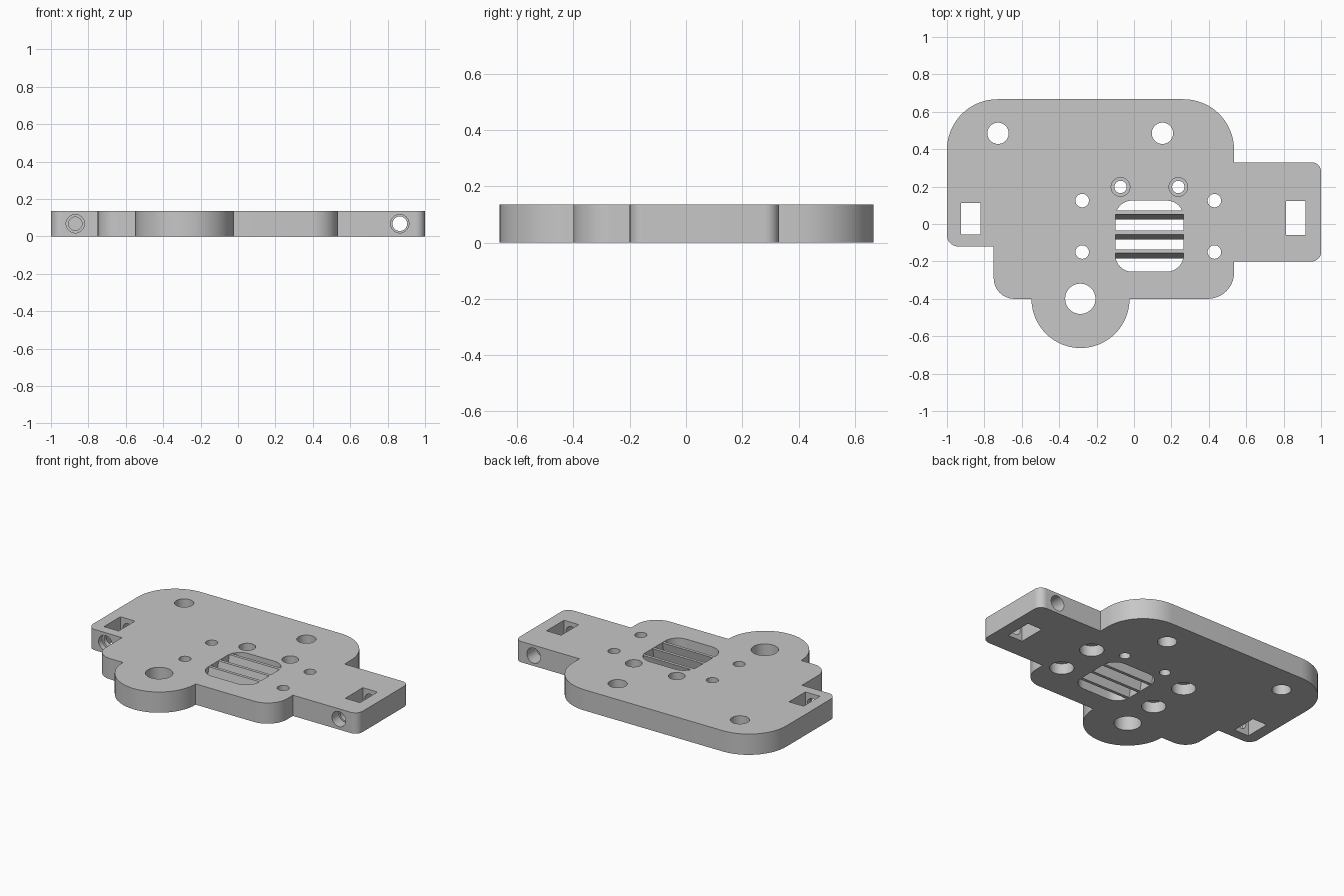
import bpy, bmesh, math
from mathutils import Vector, Matrix

T = 0.135  # plate thickness

cube = bpy.data.objects.get("Cube")
if cube:
    bpy.data.objects.remove(cube)

grey = bpy.data.materials.new("plain grey")
grey.use_nodes = True
colour = (0.57, 0.57, 0.57, 1)
grey.diffuse_color = colour
grey.node_tree.nodes["Principled BSDF"].inputs["Base Color"].default_value = colour


def make_object(name, bm):
    bmesh.ops.recalc_face_normals(bm, faces=bm.faces)
    mesh = bpy.data.meshes.new(name)
    bm.to_mesh(mesh)
    bm.free()
    mesh.materials.append(grey)
    ob = bpy.data.objects.new(name, mesh)
    bpy.context.collection.objects.link(ob)
    return ob


def rounded(corners, steps=16):
    """Replace each (x, y, radius) right-angled corner by an arc."""
    points = []
    for i, (x, y, r) in enumerate(corners):
        p = Vector((x, y))
        if r == 0:
            points.append(p)
            continue
        a = (Vector(corners[i - 1][:2]) - p).normalized() * r
        b = (Vector(corners[(i + 1) % len(corners)][:2]) - p).normalized() * r
        for k in range(steps + 1):
            t = math.pi / 2 * k / steps
            points.append(p + a * (1 - math.sin(t)) + b * (1 - math.cos(t)))
    return points


def prism(name, points, z0, z1):
    bm = bmesh.new()
    face = bm.faces.new([bm.verts.new((p[0], p[1], z0)) for p in points])
    out = bmesh.ops.extrude_face_region(bm, geom=[face])
    top = [v for v in out["geom"] if isinstance(v, bmesh.types.BMVert)]
    bmesh.ops.translate(bm, verts=top, vec=(0, 0, z1 - z0))
    return make_object(name, bm)


def cylinder(name, start, end, r):
    start, end = Vector(start), Vector(end)
    axis = end - start
    turn = axis.to_track_quat("Z", "Y").to_matrix().to_4x4()
    bm = bmesh.new()
    bmesh.ops.create_cone(bm, cap_ends=True, segments=48, radius1=r, radius2=r,
                          depth=axis.length,
                          matrix=Matrix.Translation((start + end) / 2) @ turn)
    return make_object(name, bm)


def box_points(x0, x1, y0, y1, r=0):
    return rounded([(x0, y0, r), (x1, y0, r), (x1, y1, r), (x0, y1, r)])


# Plate outline, with the round lobe at the front
plate = prism("mounting_plate", rounded([
    (-1, -0.12, 0.06), (-0.75, -0.12, 0), (-0.75, -0.4, 0.11),
    (-0.548, -0.4, 0), (-0.548, -0.663, 0.262), (-0.024, -0.663, 0.262),
    (-0.024, -0.4, 0), (0.535, -0.4, 0.14), (0.535, -0.2, 0),
    (1, -0.2, 0.05), (1, 0.33, 0.05), (0.535, 0.33, 0),
    (0.535, 0.667, 0.27), (-1, 0.667, 0.27)]), 0, T)

cutters = []


def drill(x, y, r, z0=-0.1, z1=T + 0.1):
    cutters.append(cylinder("drill_cutter", (x, y, z0), (x, y, z1), r))


def bore(x, y0, y1, r):
    cutters.append(cylinder("bore_cutter", (x, y0, T / 2), (x, y1, T / 2), r))


# Central window and the two arm pockets
for x0, x1, y0, y1, r in ((-0.1, 0.265, -0.255, 0.125, 0.09),
                          (-0.925, -0.82, -0.055, 0.113, 0),
                          (0.812, 0.918, -0.058, 0.122, 0)):
    cutters.append(prism("pocket_cutter", box_points(x0, x1, y0, y1, r), -0.1, T + 0.1))

# Plain holes
drill(-0.727, 0.485, 0.057)
drill(0.152, 0.485, 0.057)
drill(-0.287, -0.4, 0.081)

# Screw holes recessed from below
for x in (-0.277, 0.43):
    for y in (-0.15, 0.125):
        drill(x, y, 0.036)
        drill(x, y, 0.072, z1=0.07)

# Screw holes recessed from above
for x in (-0.072, 0.237):
    drill(x, 0.198, 0.033)
    drill(x, 0.198, 0.05, z0=0.07)

# Bores along the arms
bore(-0.87, -0.3, 0.2, 0.036)
bore(-0.87, -0.3, -0.085, 0.049)
bore(0.865, -0.4, 0.5, 0.039)
bore(0.865, -0.4, -0.13, 0.049)
bore(0.865, 0.23, 0.5, 0.049)

for c in cutters:
    c.hide_render = True
    mod = plate.modifiers.new("cut", "BOOLEAN")
    mod.operation = "DIFFERENCE"
    mod.solver = "EXACT"
    mod.object = c

bpy.ops.object.select_all(action="DESELECT")
bpy.context.view_layer.objects.active = plate
plate.select_set(True)
for mod in list(plate.modifiers):
    bpy.ops.object.modifier_apply(modifier=mod.name)
for c in cutters:
    bpy.data.objects.remove(c)
bpy.ops.object.shade_smooth_by_angle(angle=math.radians(30))

# Leaning slats across the window
for i, y in enumerate((0.048, -0.06, -0.16)):
    bm = bmesh.new()
    section = [(y - 0.024, 0.002), (y - 0.004, 0.002),
               (y + 0.024, T - 0.002), (y + 0.004, T - 0.002)]
    face = bm.faces.new([bm.verts.new((-0.105, a, z)) for a, z in section])
    out = bmesh.ops.extrude_face_region(bm, geom=[face])
    end = [v for v in out["geom"] if isinstance(v, bmesh.types.BMVert)]
    bmesh.ops.translate(bm, verts=end, vec=(0.375, 0, 0))
    make_object(f"window_slat_{i + 1}", bm)
